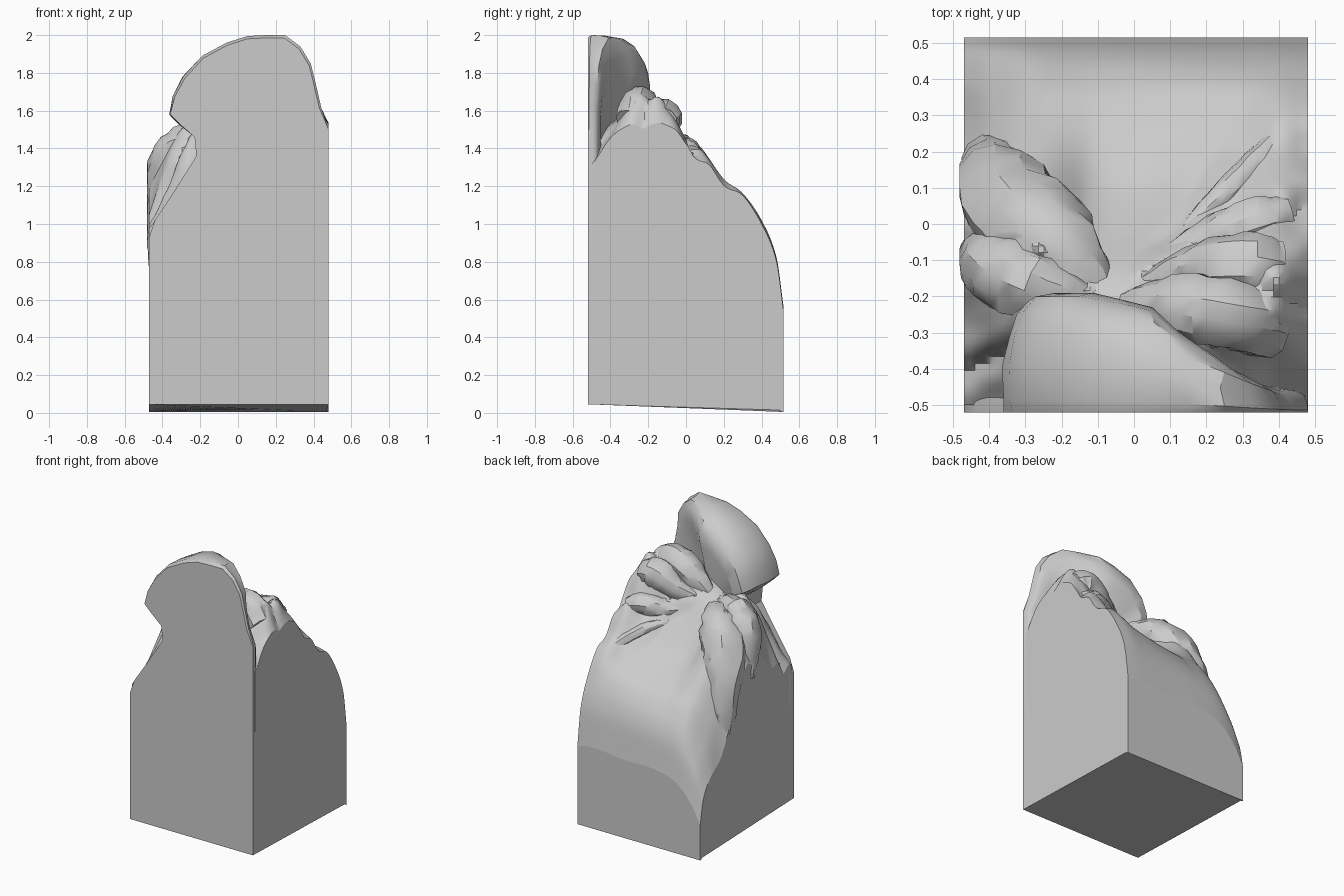
import bpy, bmesh, math, random
from mathutils import Vector, noise

if "Cube" in bpy.data.objects:
    bpy.data.objects.remove(bpy.data.objects["Cube"])

random.seed(4)


def hermite(ts, vs, t):
    """Smooth curve through the values vs at positions ts."""
    n = len(ts)
    i = 0
    while i < n - 2 and t > ts[i + 1]:
        i += 1

    def slope(k):
        a, b = max(k - 1, 0), min(k + 1, n - 1)
        return (vs[b] - vs[a]) / (ts[b] - ts[a])
    h = ts[i + 1] - ts[i]
    u = min(max((t - ts[i]) / h, 0), 1)
    return ((2*u**3 - 3*u*u + 1) * vs[i] + (u**3 - 2*u*u + u) * h * slope(i)
            + (3*u*u - 2*u**3) * vs[i + 1] + (u**3 - u*u) * h * slope(i + 1))


def finish(bm, name, angle=28):
    bmesh.ops.recalc_face_normals(bm, faces=bm.faces[:])
    mesh = bpy.data.meshes.new(name)
    bm.to_mesh(mesh)
    bm.free()
    ob = bpy.data.objects.new(name, mesh)
    bpy.context.collection.objects.link(ob)
    bpy.ops.object.select_all(action='DESELECT')
    ob.select_set(True)
    bpy.context.view_layer.objects.active = ob
    bpy.ops.object.shade_smooth_by_angle(angle=math.radians(angle))
    return ob


# Block body: draped top given by cross-sections from front to back
XS = [-.47, -.40, -.28, -.10, .10, .30, .40, .48]
ROWS = {
    -.50: [.95, 1.08, 1.25, 1.35, 1.40, 1.40, 1.36, 1.32],
    -.40: [1.00, 1.12, 1.35, 1.45, 1.52, 1.52, 1.48, 1.45],
    -.28: [1.05, 1.28, 1.48, 1.50, 1.58, 1.65, 1.63, 1.52],
    -.15: [1.18, 1.40, 1.50, 1.45, 1.52, 1.65, 1.66, 1.52],
    -.02: [1.20, 1.36, 1.43, 1.30, 1.34, 1.43, 1.48, 1.44],
    .10: [1.00, 1.20, 1.30, 1.17, 1.20, 1.29, 1.36, 1.33],
    .20: [.78, 1.00, 1.16, 1.10, 1.12, 1.18, 1.23, 1.20],
    .30: [.62, .83, 1.02, 1.03, 1.05, 1.10, 1.16, 1.15],
    .40: [.54, .70, .89, .93, .96, 1.00, 1.02, 1.00],
    .48: [.42, .57, .72, .77, .79, .81, .82, .80],
    .515: [.25, .38, .50, .55, .55, .57, .57, .55],
}
YS = list(ROWS)
KNOT = Vector((-.07, -.2))


def pleat(x, y):
    """Creased folds radiating from the knot to both sides."""
    d = Vector((x, y)) - KNOT
    r, a = d.length, math.atan2(d.y, d.x)
    right = math.exp(-((a - .2) / .55) ** 2)
    left = math.exp(-((abs(a) - 2.7) / .5) ** 2)
    fade = min(r / .2, 1) * max(0, 1 - max(0, y - .1) / .25)
    wave = abs(math.sin(a * 7 + 1.6 * noise.noise((x * 5, y * 5, 0)))) - .65
    wave += .35 * noise.noise((x * 14, y * 14, 3))
    return .07 * (right + left) * fade * wave


NX, NY = 60, 68
bm = bmesh.new()
grid = []
for j in range(NY + 1):
    y = -.5 + 1.015 * (1 - (1 - j / NY) ** 1.3)
    row = []
    for i in range(NX + 1):
        x = -.47 + .95 * i / NX
        z = hermite(YS, [hermite(XS, ROWS[k], x) for k in YS], y)
        row.append(bm.verts.new((x, y, z + pleat(x, y))))
    grid.append(row)
for j in range(NY):
    for i in range(NX):
        bm.faces.new((grid[j][i], grid[j][i+1], grid[j+1][i+1], grid[j+1][i]))
rim = [e for e in bm.edges if e.is_boundary]
ret = bmesh.ops.extrude_edge_only(bm, edges=rim)
for v in ret['geom']:
    if isinstance(v, bmesh.types.BMVert):
        v.co.z = .03 - .03 * v.co.y if v.co.y < .5 else .005
bmesh.ops.contextual_create(bm, geom=[g for g in ret['geom']
                            if isinstance(g, bmesh.types.BMEdge) and g.is_boundary])
body = finish(bm, "block_body")
for p in body.data.polygons:
    if abs(p.normal.z) < .02:
        p.use_smooth = False

# Front slab with rolled-over crown: x, z and depth of the roll
OUTLINE = [
    (-.47, .045, .08), (.48, .045, .08), (.48, .8, .08), (.48, 1.5, .07),
    (.44, 1.62, .07), (.41, 1.75, .08), (.385, 1.85, .09), (.33, 1.94, .12),
    (.25, 2.0, .17), (.15, 2.0, .23), (.05, 1.995, .29), (-.06, 1.96, .31),
    (-.19, 1.89, .33), (-.29, 1.78, .33), (-.345, 1.68, .33), (-.36, 1.58, .32),
    (-.31, 1.53, .26), (-.23, 1.46, .18), (-.22, 1.36, .15), (-.34, 1.17, .10),
    (-.44, 1.02, .08), (-.47, .93, .08),
]
CENTRE = Vector((.05, 1.4))
bm = bmesh.new()
rings = []
for t, inset in [(0, .0), (.1, 0), (.4, .005), (.65, .025), (.85, .09), (.97, .19), (1, .34)]:
    ring = []
    for x, z, depth in OUTLINE:
        k = inset if z > 1 or t > .7 else 0
        p = Vector((x, z)).lerp(CENTRE, k)
        jit = random.uniform(-.012, .008) if t > .3 and z > 1.5 else 0
        y = -.52 + depth * t
        if t == 0 and z > 1.6:          # soft front edge of the crown
            p = p.lerp(CENTRE, .025)
        ring.append(bm.verts.new((p.x + jit, y, p.y)))
    rings.append(ring)
n = len(OUTLINE)
for a, b in zip(rings, rings[1:]):
    for i in range(n):
        bm.faces.new((a[i], a[(i+1) % n], b[(i+1) % n], b[i]))
bm.faces.new(rings[0])
hub = bm.verts.new((CENTRE.x, -.34, CENTRE.y))
for i in range(n):
    bm.faces.new((rings[-1][i], rings[-1][(i+1) % n], hub))
finish(bm, "front_slab", 32)


# Gathered folds: tapered, slightly wrinkled rolls along a path
def fold(name, pts, sides=12, steps=16):
    bm = bmesh.new()
    ts = list(range(len(pts)))
    at = lambda t: [hermite(ts, [p[k] for p in pts], t) for k in range(4)]
    rings = []
    for s in range(steps + 1):
        t = (len(pts) - 1) * s / steps
        x, y, z, r = at(t)
        c = Vector((x, y, z))
        d = (Vector(at(min(t + .05, ts[-1]))[:3]) - Vector(at(max(t - .05, 0))[:3])).normalized()
        u = d.cross(Vector((0, .3, 1))).normalized()
        v = u.cross(d)
        ring = []
        for k in range(sides):
            a = math.tau * k / sides
            rr = r * random.uniform(.9, 1.06)
            q = c + (u * math.cos(a) + v * math.sin(a)) * rr
            q.x = min(max(q.x, -.482), .478)
            ring.append(bm.verts.new(q))
        rings.append(ring)
    for a, b in zip(rings, rings[1:]):
        for k in range(sides):
            bm.faces.new((a[k], a[(k+1) % sides], b[(k+1) % sides], b[k]))
    bm.faces.new(rings[0])
    bm.faces.new(rings[-1])
    finish(bm, name, 30)


fold("left_fold", [(-.08, -.20, 1.41, .05), (-.22, -.06, 1.36, .13), (-.34, .05, 1.19, .14),
                   (-.38, .14, .94, .11), (-.43, .20, .66, .03)])
fold("left_shoulder_fold", [(-.12, -.22, 1.44, .05), (-.27, -.17, 1.43, .10),
                            (-.37, -.12, 1.31, .11), (-.43, -.06, 1.05, .05)])
fold("right_upper_fold", [(-.04, -.23, 1.45, .04), (.12, -.23, 1.58, .09),
                          (.27, -.25, 1.63, .10), (.38, -.28, 1.54, .09)])
fold("right_middle_fold", [(-.02, -.2, 1.42, .03), (.14, -.14, 1.48, .07),
                           (.30, -.12, 1.56, .10), (.40, -.13, 1.54, .08)])
fold("right_lower_fold", [(0, -.17, 1.39, .02), (.18, -.06, 1.37, .06),
                          (.32, 0, 1.39, .07), (.43, .03, 1.37, .05)])
fold("right_hem_fold", [(.14, -.02, 1.31, .02), (.25, .08, 1.27, .04),
                        (.35, .18, 1.2, .04), (.43, .27, 1.13, .03)])
